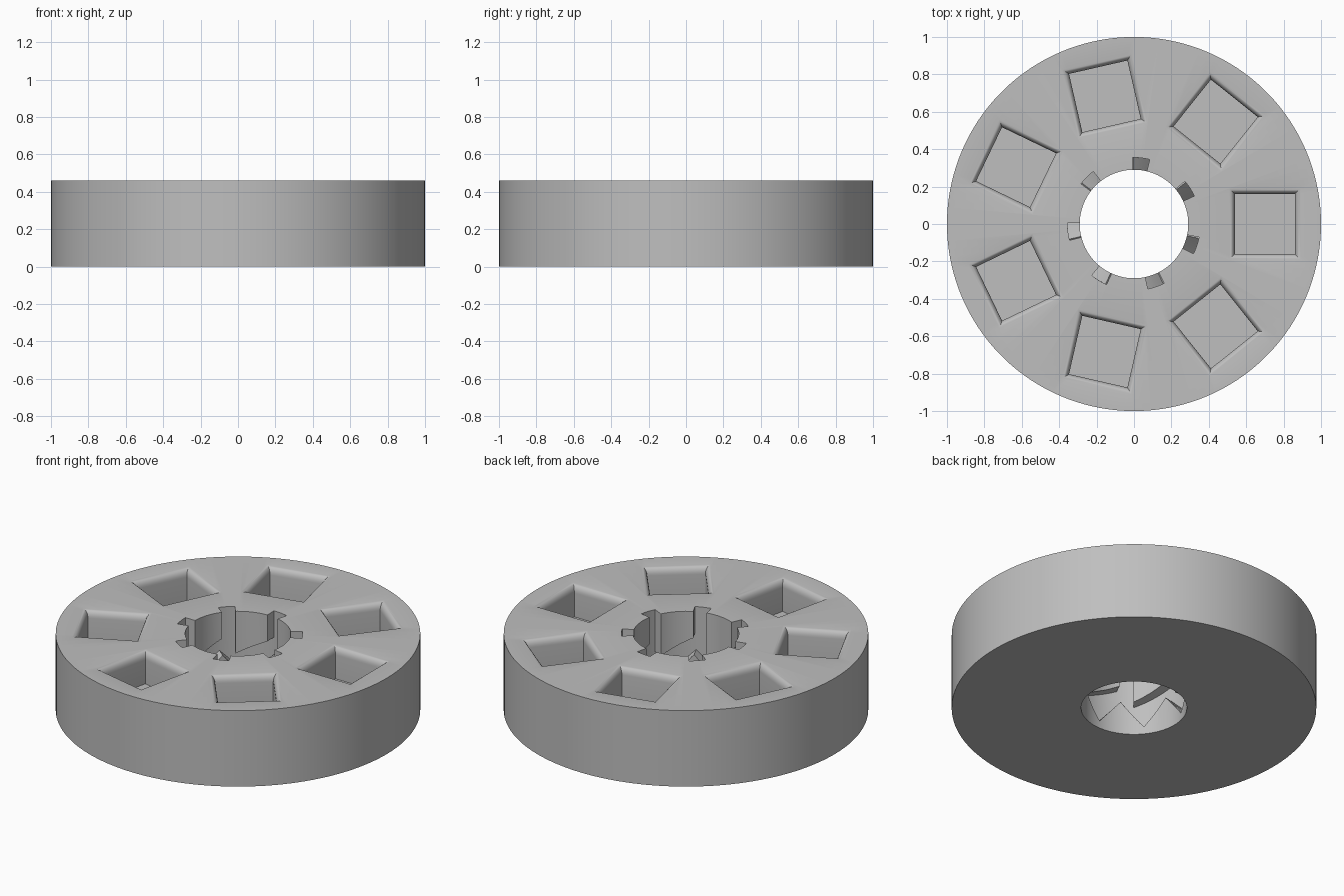
import bpy, bmesh
from math import sin, cos, pi, radians
from mathutils import Matrix

if "Cube" in bpy.data.objects:
    bpy.data.objects.remove(bpy.data.objects["Cube"], do_unlink=True)

COUNT = 7
PITCH = 360 / COUNT
HEIGHT = 0.46
BORE, GROOVE, INNER = 0.29, 0.355, 0.2
SLOT_CENTRE, SLOT_HALF = 32.4, 7.5
PEAK = 6.5                       # crest of the lower cam, relative to a slot
VALLEY = PEAK + PITCH / 2

grey = bpy.data.materials.new("plain grey")
grey.use_nodes = True
colour = (0.52, 0.52, 0.52, 1)
grey.diffuse_color = colour
grey.node_tree.nodes["Principled BSDF"].inputs["Base Color"].default_value = colour


def make_object(name, bm):
    bmesh.ops.recalc_face_normals(bm, faces=bm.faces)
    mesh = bpy.data.meshes.new(name)
    bm.to_mesh(mesh)
    bm.free()
    mesh.materials.append(grey)
    obj = bpy.data.objects.new(name, mesh)
    bpy.context.collection.objects.link(obj)
    return obj


def skin(bm, loops, closed):
    """Join matching vertex loops with quads, capping the ends if open."""
    rings = [[bm.verts.new(p) for p in loop] for loop in loops]
    n = len(rings[0])
    pairs = list(zip(rings, rings[1:]))
    if closed:
        pairs.append((rings[-1], rings[0]))
    else:
        bm.faces.new(rings[0])
        bm.faces.new(rings[-1])
    for a, b in pairs:
        for i in range(n):
            j = (i + 1) % n
            bm.faces.new((a[i], a[j], b[j], b[i]))


def section(angle, r0, r1, low, high):
    """Rectangular radial cross-section at an angle in degrees."""
    c, s = cos(radians(angle)), sin(radians(angle))
    return [(r * c, r * s, z) for r, z in
            ((r0, low), (r1, low), (r1, high), (r0, high))]


def mix(a, b, t):
    return a + (b - a) * t


def cut(target, cutter):
    mod = target.modifiers.new("cut", "BOOLEAN")
    mod.object = cutter
    mod.operation = "DIFFERENCE"
    mod.solver = "EXACT"
    bpy.context.view_layer.objects.active = target
    bpy.ops.object.modifier_apply(modifier=mod.name)
    bpy.data.objects.remove(cutter, do_unlink=True)


# Thick disc with a round bore
bm = bmesh.new()
SEGMENTS = 140
skin(bm, [section(360 * i / SEGMENTS, BORE, 1, 0, HEIGHT) for i in range(SEGMENTS)], True)
disc = make_object("disc_body", bm)

# Square pockets with rounded rims
bm = bmesh.new()
HALF, RIM, RIM_DEPTH, FLOOR = 0.16, 0.03, 0.045, HEIGHT - 0.19
profile = [(HALF, FLOOR)]
for i in range(7):
    t = pi / 2 * i / 6
    profile.append((HALF + RIM * (1 - cos(t)), HEIGHT - RIM_DEPTH * (1 - sin(t))))
profile.append((HALF + RIM, HEIGHT + 0.05))
for k in range(COUNT):
    place = Matrix.Rotation(2 * pi * k / COUNT, 4, "Z") @ Matrix.Translation((0.7, 0, 0))
    before = set(bm.verts)
    skin(bm, [[(sx * h, sy * h, z) for sx, sy in ((-1, -1), (1, -1), (1, 1), (-1, 1))]
              for h, z in profile], False)
    bmesh.ops.transform(bm, matrix=place, verts=[v for v in bm.verts if v not in before])
cut(disc, make_object("pocket_cutter", bm))

# Cam groove inside the bore: zigzag floor, sawtooth ceiling
CAM_LOW, CAM_HIGH = 0.045, 0.2
TOOTH_LOW, TOOTH_HIGH = 0.205, 0.3


def cam_floor(a):
    d = abs((a - PEAK + PITCH / 2) % PITCH - PITCH / 2)
    return mix(CAM_HIGH, CAM_LOW, d / (PITCH / 2))


def cam_ceiling(a):
    if a <= SLOT_HALF:
        return mix(TOOTH_LOW, TOOTH_HIGH, (a + SLOT_HALF) / (2 * SLOT_HALF))
    return mix(TOOTH_HIGH, TOOTH_LOW, (a - SLOT_HALF) / (PITCH - 2 * SLOT_HALF))


knots = [-SLOT_HALF, PEAK, SLOT_HALF, VALLEY, PITCH - SLOT_HALF]
steps = [5, 1, 8, 4]
angles = [mix(a, b, i / n) for a, b, n in zip(knots, knots[1:], steps) for i in range(n)]
bm = bmesh.new()
skin(bm, [section(SLOT_CENTRE + PITCH * k + a, INNER, GROOVE, cam_floor(a), cam_ceiling(a))
          for k in range(COUNT) for a in angles], True)
cut(disc, make_object("groove_cutter", bm))

# Slots running from the groove up through the top face
bm = bmesh.new()
for k in range(COUNT):
    skin(bm, [section(SLOT_CENTRE + PITCH * k + mix(-SLOT_HALF, SLOT_HALF, i / 6),
                      INNER, GROOVE, CAM_HIGH + 0.003, HEIGHT + 0.05)
              for i in range(7)], False)
cut(disc, make_object("slot_cutter", bm))

# Smooth curved walls, crisp edges
bpy.ops.object.select_all(action="DESELECT")
disc.select_set(True)
bpy.context.view_layer.objects.active = disc
bpy.ops.object.shade_smooth_by_angle(angle=radians(30))
